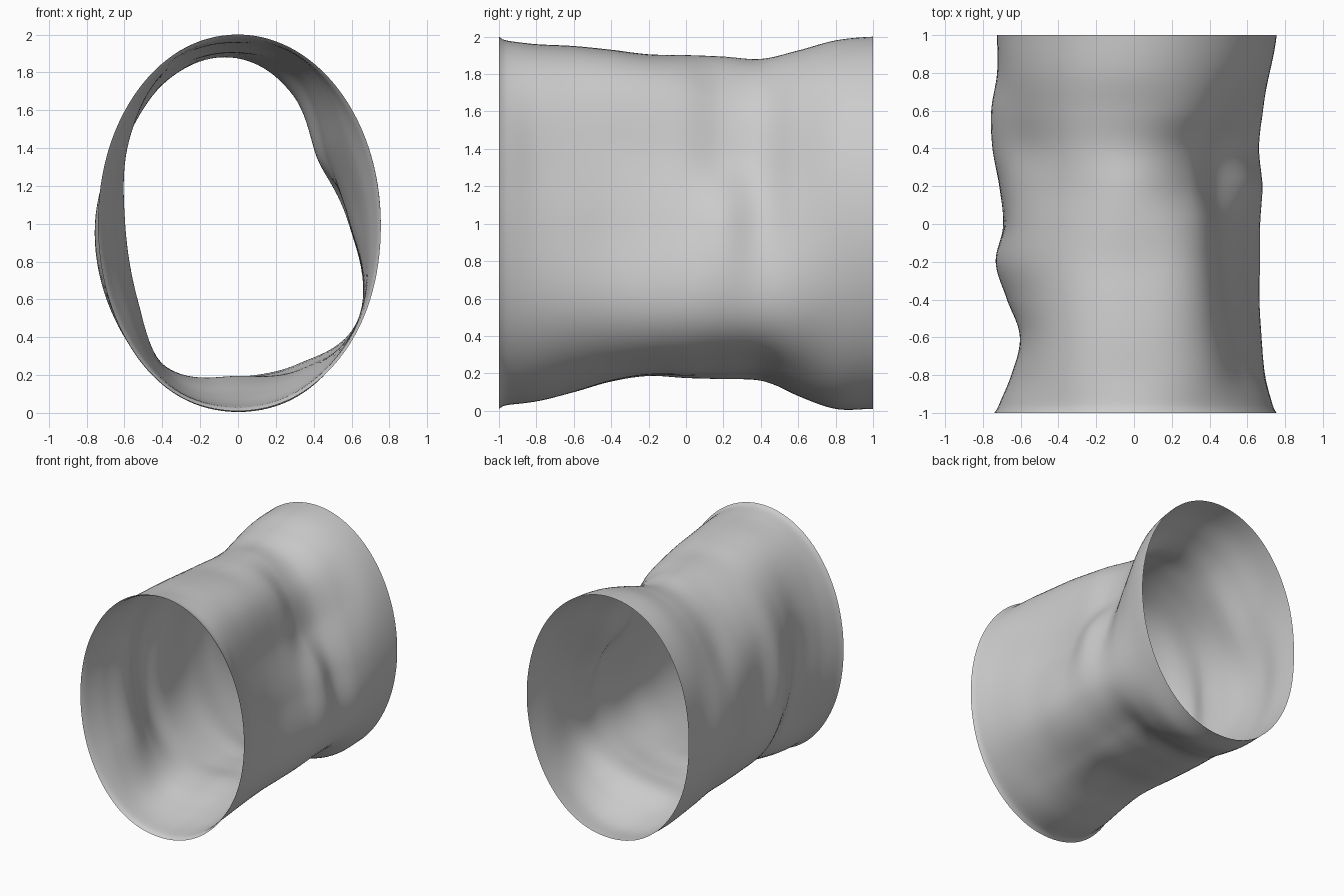
import bpy, bmesh, math

HALF_W, HALF_H = 0.755, 1.0      # end ellipse half sizes
SIDES, RINGS = 120, 100

# Rails every 30 degrees round the tube (0 = right, 90 = top):
# ellipse scale at evenly spaced stations from front to back
rails = [
    (.98, .91, .86, .81, .785, .785, .83, .775, .87, .95, 1.0),  # right
    (.98, .88, .81, .76, .73, .71, .66, .67, .82, .95, 1.0),
    (.98, .97, .95, .93, .90, .86, .79, .79, .90, .97, 1.0),
    (.98, .96, .95, .93, .905, .90, .89, .875, .925, .98, 1.0),  # top
    (.98, .97, .96, .95, .935, .92, .905, .91, .95, .99, 1.0),
    (.97, .91, .88, .92, .96, .94, .92, .90, .94, .97, .98),
    (.96, .86, .79, .89, .97, .91, .94, .99, 1.0, .96, .96),     # left
    (.97, .88, .81, .88, .97, .98, .99, .99, 1.0, .99, .99),
    (.98, .97, .94, .91, .90, .91, .92, .93, .97, 1.0, 1.0),
    (.97, .95, .90, .84, .805, .815, .815, .82, .92, .99, .99),  # bottom
    (.98, .97, .94, .91, .89, .88, .86, .86, .94, 1.0, 1.0),
    (.99, .98, .98, .98, .99, .99, .99, .98, .99, .99, 1.0),
]


def spline(vals, t, wrap):
    """Catmull-Rom through evenly spaced values."""
    n = len(vals)
    i = math.floor(t)
    f = t - i
    at = (lambda k: vals[k % n]) if wrap else (lambda k: vals[max(0, min(n - 1, k))])
    a, b, c, d = (at(i + k) for k in (-1, 0, 1, 2))
    return b + 0.5 * f * (c - a + f * (2*a - 5*b + 4*c - d + f * (3*(b - c) + d - a)))


# Dented open tube, a single thin skin lofted along y
bm = bmesh.new()
loops = []
for r in range(RINGS + 1):
    y = -1 + 2 * r / RINGS
    section = [spline(rail, (y + 1) * 5, False) for rail in rails]
    lip = 0.02 * math.exp(-(y + 1) / 0.02)
    ring = []
    for k in range(SIDES):
        a = 2 * math.pi * k / SIDES
        s = spline(section, 12 * k / SIDES, True) + lip
        ring.append(bm.verts.new((HALF_W * math.cos(a) * s, y,
                                  1 + HALF_H * math.sin(a) * s)))
    loops.append(ring)
for p, q in zip(loops, loops[1:]):
    for k in range(SIDES):
        j = (k + 1) % SIDES
        bm.faces.new((p[k], p[j], q[j], q[k])).smooth = True
bmesh.ops.recalc_face_normals(bm, faces=bm.faces)

mesh = bpy.data.meshes.new("dented_tube")
bm.to_mesh(mesh)
bm.free()
bpy.context.collection.objects.link(bpy.data.objects.new("dented_tube", mesh))
